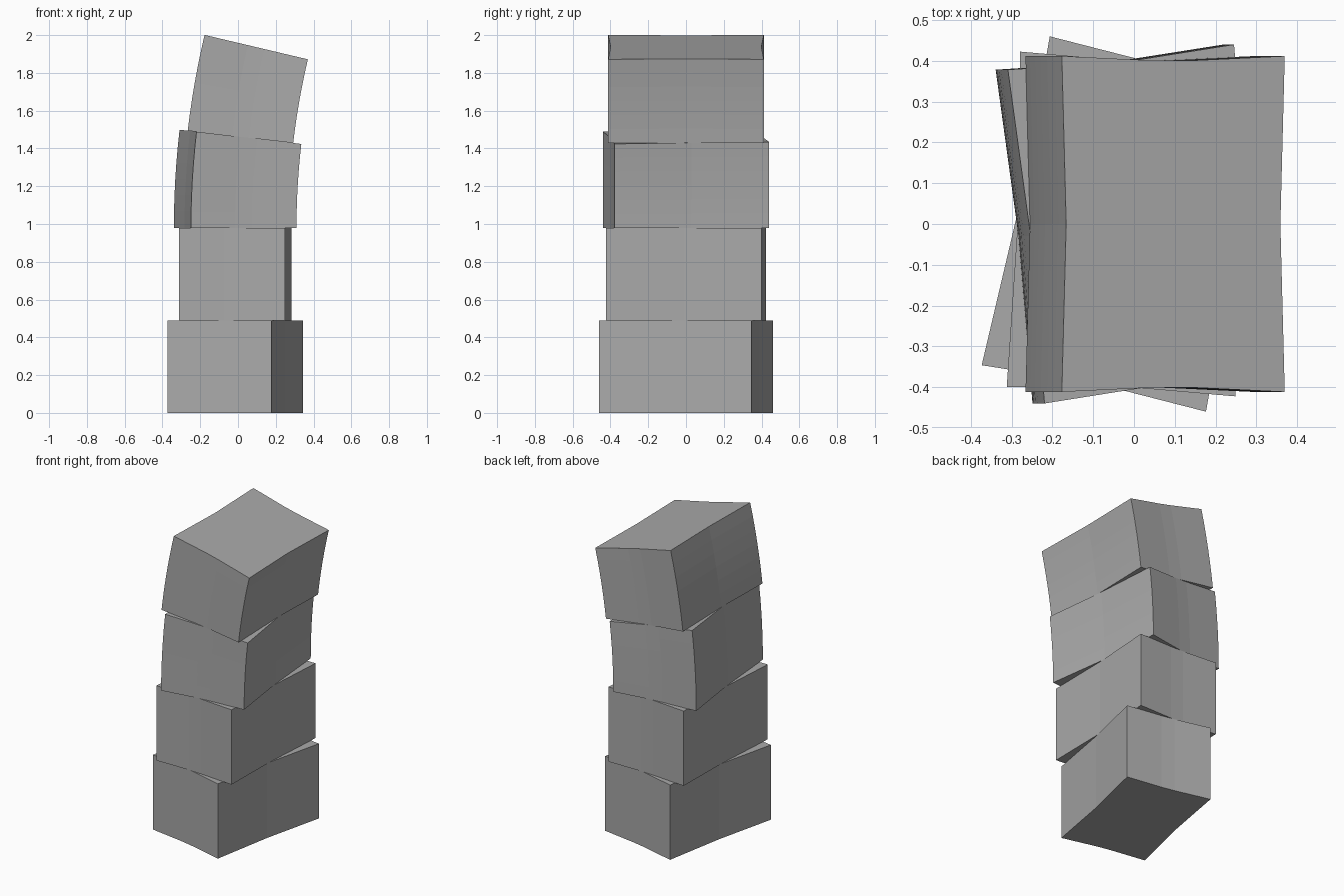
import bpy, bmesh, math

cube = bpy.data.objects.get("Cube")
if cube:
    bpy.data.objects.remove(cube, do_unlink=True)

stone = bpy.data.materials.new("mid_grey")
stone.use_nodes = True
grey = (0.4, 0.4, 0.4, 1)
stone.diffuse_color = grey
stone.node_tree.nodes["Principled BSDF"].inputs["Base Color"].default_value = grey

W, D = 0.281, 0.412        # half width and half depth of a block
PINCH = 0.011              # how far each side dips inwards at its middle
CREASE = 0.045             # offset of the creases on front and back
AXIS_X = -0.015            # centre line of the straight lower half
BEND_START, RADIUS = 0.98, 4.16
STEPS = 6


def outline():
    """Slightly pinched rectangle, counter-clockwise."""
    half = [(W - PINCH, 0), (W, D), (CREASE, D - PINCH), (-CREASE, D - PINCH), (-W, D)]
    return half + [(-x, -y) for x, y in half]


def bend(x, y, z):
    """Lean everything above the bend start along an arc towards +x."""
    angle = max(0, z - BEND_START) / RADIUS
    reach = RADIUS - x
    return (AXIS_X + RADIUS - reach * math.cos(angle), y,
            min(z, BEND_START) + reach * math.sin(angle))


def block(name, z0, z1, turn):
    c, s = math.cos(math.radians(turn)), math.sin(math.radians(turn))
    bm = bmesh.new()
    rings = []
    for i in range(STEPS + 1):
        z = z0 + (z1 - z0) * i / STEPS
        rings.append([bm.verts.new(bend(x * c - y * s, x * s + y * c, z))
                      for x, y in outline()])
    for low, high in zip(rings, rings[1:]):
        for k in range(len(low)):
            n = (k + 1) % len(low)
            bm.faces.new((low[k], low[n], high[n], high[k]))
    # Caps split into three strips along the creases
    for ring in (rings[0], rings[-1]):
        for ids in ((7, 8, 2, 3), (8, 9, 0, 1, 2), (3, 4, 5, 6, 7)):
            bm.faces.new([ring[i] for i in ids])
    bmesh.ops.recalc_face_normals(bm, faces=bm.faces)
    mesh = bpy.data.meshes.new(name)
    bm.to_mesh(mesh)
    bm.free()
    mesh.materials.append(stone)
    obj = bpy.data.objects.new(name, mesh)
    bpy.context.collection.objects.link(obj)


# Four stacked blocks, each turned differently
block("bottom_block", 0, 0.49, -11.7)
block("lower_middle_block", 0.49, 0.98, -2.3)
block("upper_middle_block", 0.98, 1.4625, 6.3)
block("top_block", 1.4625, 1.945, 0)
